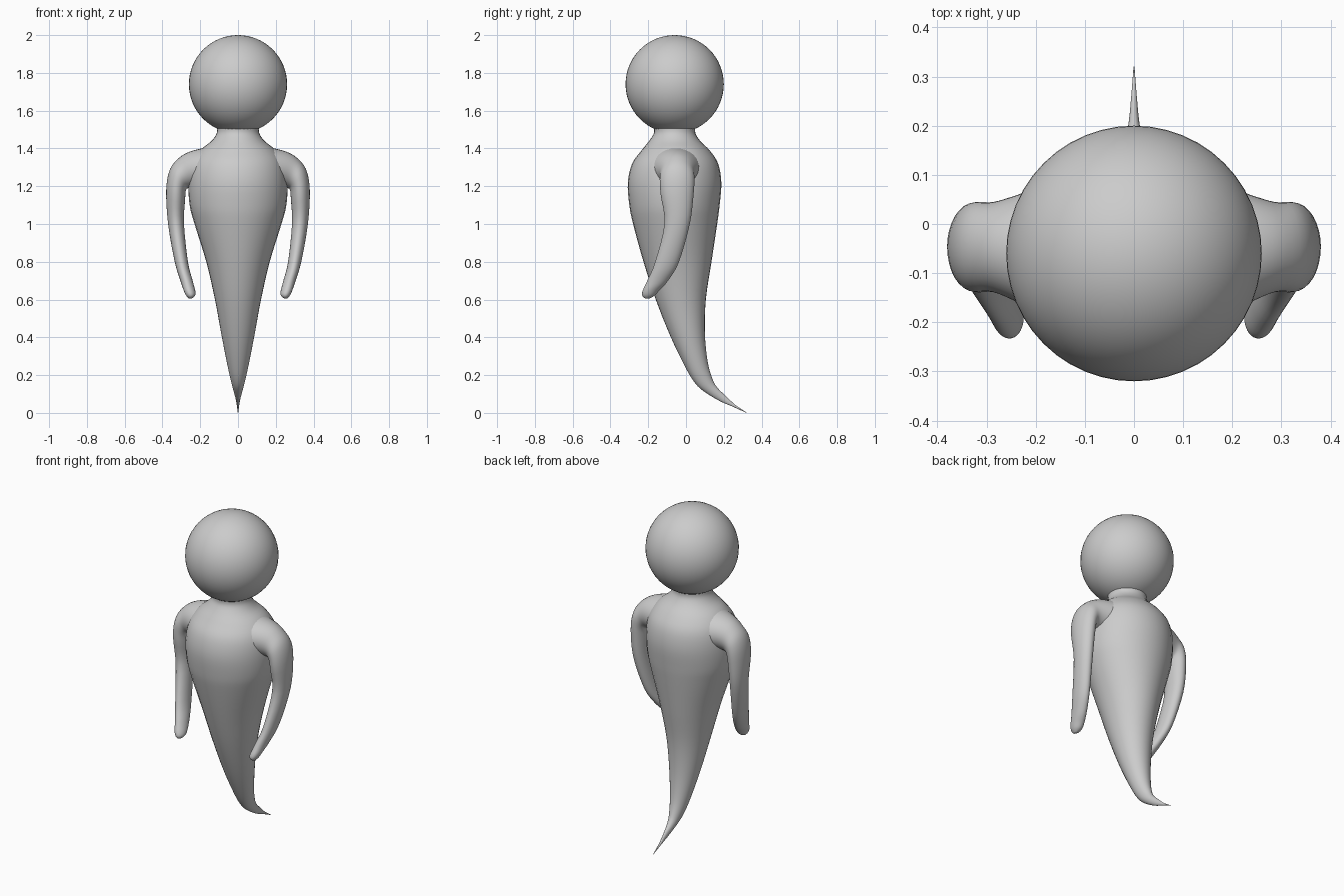
import bpy, bmesh, math
from mathutils import Vector

if "Cube" in bpy.data.objects:
    bpy.data.objects.remove(bpy.data.objects["Cube"])

SIDES = 32
STEPS = 4


def spline(p0, p1, p2, p3, t):
    return 0.5 * (2 * p1 + (p2 - p0) * t + (2 * p0 - 5 * p1 + 4 * p2 - p3) * t * t
                  + (3 * p1 - p0 - 3 * p2 + p3) * t ** 3)


def loft(name, rings):
    """Smooth skin through rings given as (edge point, opposite edge point, half-depth vector)."""
    last = len(rings) - 1
    dense = []
    for i in range(last):
        quad = [rings[max(0, min(last, i + k))] for k in (-1, 0, 1, 2)]
        for s in range(STEPS):
            dense.append([spline(*(q[c] for q in quad), s / STEPS) for c in range(3)])
    dense.append(rings[-1])

    bm = bmesh.new()
    loops = []
    for a, b, v in dense:
        mid, u = (a + b) / 2, (b - a) / 2
        angles = [2 * math.pi * k / SIDES for k in range(SIDES)]
        loops.append([bm.verts.new(mid + u * math.cos(t) + v * math.sin(t)) for t in angles])
    for lo, hi in zip(loops, loops[1:]):
        for k in range(SIDES):
            n = (k + 1) % SIDES
            bm.faces.new((lo[k], lo[n], hi[n], hi[k]))
    bm.faces.new(loops[0])
    bm.faces.new(loops[-1])
    bmesh.ops.recalc_face_normals(bm, faces=bm.faces)
    for f in bm.faces:
        f.smooth = True
    mesh = bpy.data.meshes.new(name)
    bm.to_mesh(mesh)
    bm.free()
    obj = bpy.data.objects.new(name, mesh)
    bpy.context.collection.objects.link(obj)
    return obj


# Head
bpy.ops.mesh.primitive_uv_sphere_add(segments=48, ring_count=32, radius=0.26,
                                     location=(0, -0.06, 1.74))
bpy.context.object.name = "head"
bpy.ops.object.shade_smooth()

# Neck, torso and curled tail: front y, z, back y, z, half width
torso = [
    (-.17, 1.515, .05, 1.515, .11),
    (-.17, 1.48, .05, 1.48, .113),
    (-.195, 1.44, .075, 1.44, .14),
    (-.235, 1.39, .125, 1.39, .20),
    (-.285, 1.32, .17, 1.32, .245),
    (-.308, 1.22, .187, 1.22, .262),
    (-.30, 1.10, .178, 1.10, .256),
    (-.28, 1.00, .165, 1.00, .23),
    (-.225, .80, .135, .80, .168),
    (-.16, .60, .105, .60, .122),
    (-.08, .40, .10, .42, .087),
    (.0, .235, .115, .27, .056),
    (.05, .155, .14, .18, .037),
    (.10, .11, .165, .135, .025),
    (.18, .062, .215, .085, .012),
    (.25, .032, .262, .042, .006),
    (.32, .0, .32, .002, .001),
]
loft("body", [(Vector((0, yf, zf)), Vector((0, yb, zb)), Vector((w, 0, 0)))
              for yf, zf, yb, zb, w in torso])

# Arms: inner x, z, outer x, z, centre y, half depth
arm = [
    (.16, 1.17, .17, 1.405, -.055, .14),
    (.22, 1.19, .25, 1.385, -.05, .11),
    (.26, 1.19, .31, 1.352, -.047, .092),
    (.275, 1.18, .36, 1.29, -.047, .092),
    (.28, 1.13, .38, 1.18, -.047, .087),
    (.286, 1.00, .37, 1.00, -.047, .067),
    (.265, .80, .335, .80, -.10, .063),
    (.24, .70, .305, .70, -.15, .055),
    (.225, .64, .288, .65, -.187, .043),
    (.23, .617, .275, .622, -.20, .031),
    (.245, .606, .26, .606, -.205, .012),
]
arms = loft("arms", [(Vector((xi, y, zi)), Vector((xo, y, zo)), Vector((0, h, 0)))
                     for xi, zi, xo, zo, y, h in arm])
arms.modifiers.new("mirror", 'MIRROR').use_clip = True
